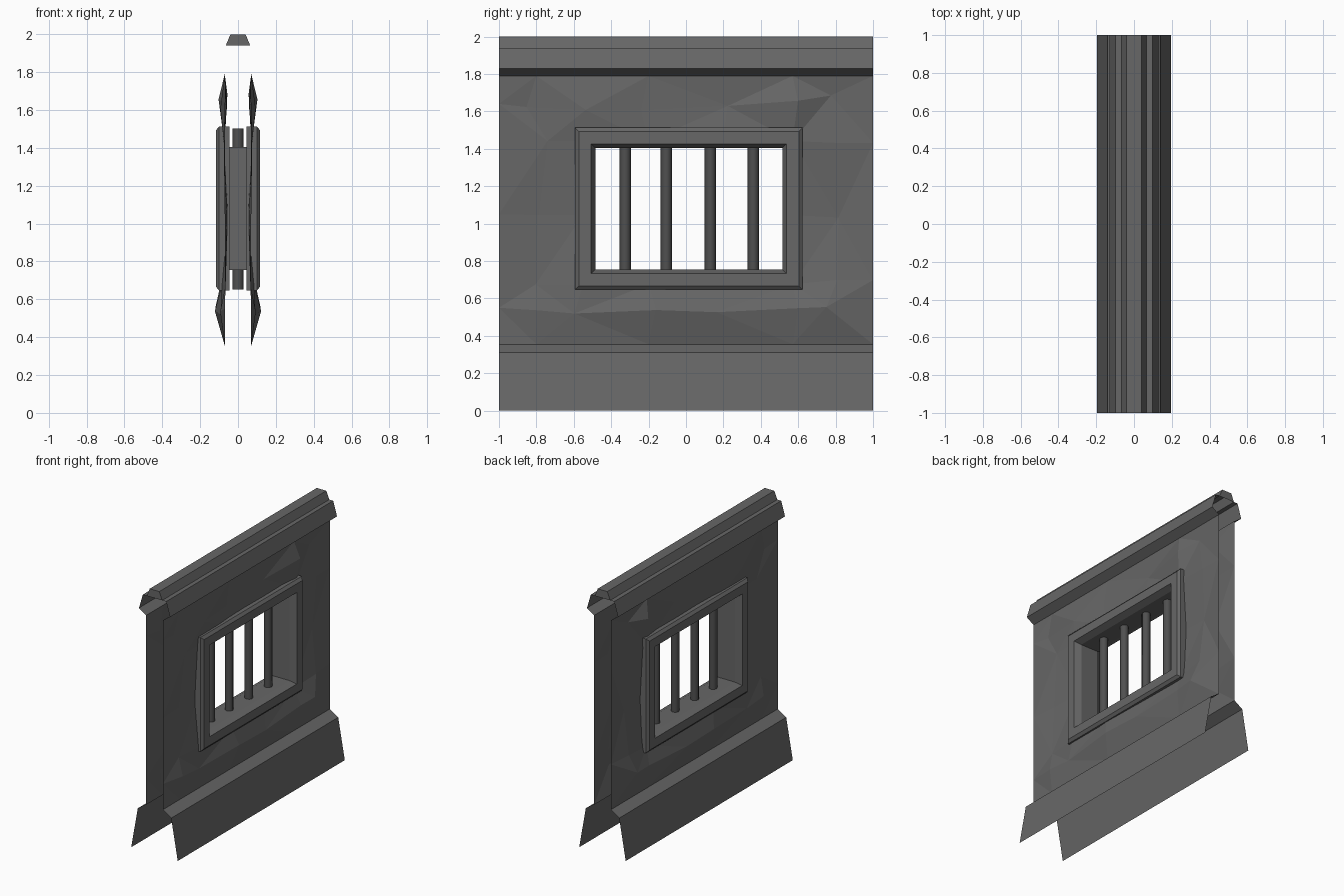
import bpy, random

if "Cube" in bpy.data.objects:
    bpy.data.objects.remove(bpy.data.objects["Cube"])
random.seed(4)

def material(name, g):
    m = bpy.data.materials.new(name)
    m.diffuse_color = (g, g, g, 1)
    m.use_nodes = True
    m.node_tree.nodes["Principled BSDF"].inputs["Base Color"].default_value = m.diffuse_color
    return m

stone = material("dark_stone", .135)
iron = material("dark_iron", .08)

def make(name, verts, faces):
    me = bpy.data.meshes.new(name)
    me.from_pydata(verts, [], faces)
    me.materials.append(stone)
    ob = bpy.data.objects.new(name, me)
    bpy.context.collection.objects.link(ob)
    return ob

def mirror_x(ob):
    m = ob.modifiers.new("Mirror", 'MIRROR')
    m.use_mirror_merge = False
    return ob

def strip(name, prof):
    """Sweep an open x/z profile along the wall length."""
    n = len(prof)
    v = [(x, y, z) for y in (-1, 1) for x, z in prof]
    return make(name, v, [(i, i + n, i + n + 1, i + 1) for i in range(n - 1)])

# sloping skirt at the foot, open at ends and bottom
mirror_x(strip("base_skirt", [(.195, 0), (.14, .31), (.07, .355)]))

# cornice lip on both sides
mirror_x(strip("cornice", [(.07, 1.79), (.13, 1.83), (.098, 1.94), (.065, 1.94)]))

# ridge along the top, with closed ends
ridge = [(.065, 1.94), (.04, 2.0), (-.04, 2.0), (-.065, 1.94)]
strip("top_ridge", ridge)
make("ridge_ends", [(x, y, z) for y in (-1, 1) for x, z in ridge],
     [(0, 1, 2, 3), (7, 6, 5, 4)])

# rough faceted wall sheets with a hole for the window
ys = [-1, -.8, -.55, -.2, .2, .57, .8, 1]
zs = [.355, .55, .70, 1.05, 1.46, 1.64, 1.79]
depth = [(.07, .07), (.085, .125), (.06, .09), (.05, .07), (.07, .085), (.055, .105), (.07, .07)]
v, f = [], []
for j, z in enumerate(zs):
    for i, y in enumerate(ys):
        x = random.uniform(*depth[j])
        border = i in (0, len(ys) - 1) or j in (0, len(zs) - 1)
        rim = 2 <= i <= 5 and 2 <= j <= 4
        if border:
            x = .07
        elif not rim:
            y += random.uniform(-.06, .06)
            z += random.uniform(-.03, .03)
        v.append((x, y, z))
n = len(ys)
for j in range(len(zs) - 1):
    for i in range(n - 1):
        if 2 <= i < 5 and 2 <= j < 4:
            continue
        a, b, c, d = j * n + i, j * n + i + 1, (j + 1) * n + i + 1, (j + 1) * n + i
        f += [(a, b, c), (a, c, d)] if (i + j) % 2 else [(a, b, d), (b, c, d)]
mirror_x(make("wall_face", v, f))

# bevelled window frame with its half of the lining: (outset, x)
prof = [(0, 0), (0, .07), (.022, .117), (.088, .117), (.108, .10), (.108, .045)]
y0, y1, z0, z1 = -.485, .515, .755, 1.405
v = []
for o, x in prof:
    v += [(x, y0 - o, z0 - o), (x, y1 + o, z0 - o), (x, y1 + o, z1 + o), (x, y0 - o, z1 + o)]
f = [(r * 4 + k, (r + 1) * 4 + k, (r + 1) * 4 + (k + 1) % 4, r * 4 + (k + 1) % 4)
     for r in range(len(prof) - 1) for k in range(4)]
mirror_x(make("window_frame", v, f))

# window bars
for k, y in enumerate((-.325, -.105, .13, .36)):
    bpy.ops.mesh.primitive_cylinder_add(vertices=8, radius=.03, depth=.85, location=(0, y, 1.078))
    bar = bpy.context.object
    bar.name = f"window_bar_{k + 1}"
    bar.data.materials.append(iron)
    bpy.ops.object.shade_smooth_by_angle(angle=1.05)

# consistent outward normals on the mirrored sheets
for ob in bpy.data.objects:
    if ob.modifiers.get("Mirror"):
        me = ob.data
        if sum(p.normal.x * p.area for p in me.polygons) < 0:
            me.flip_normals()
